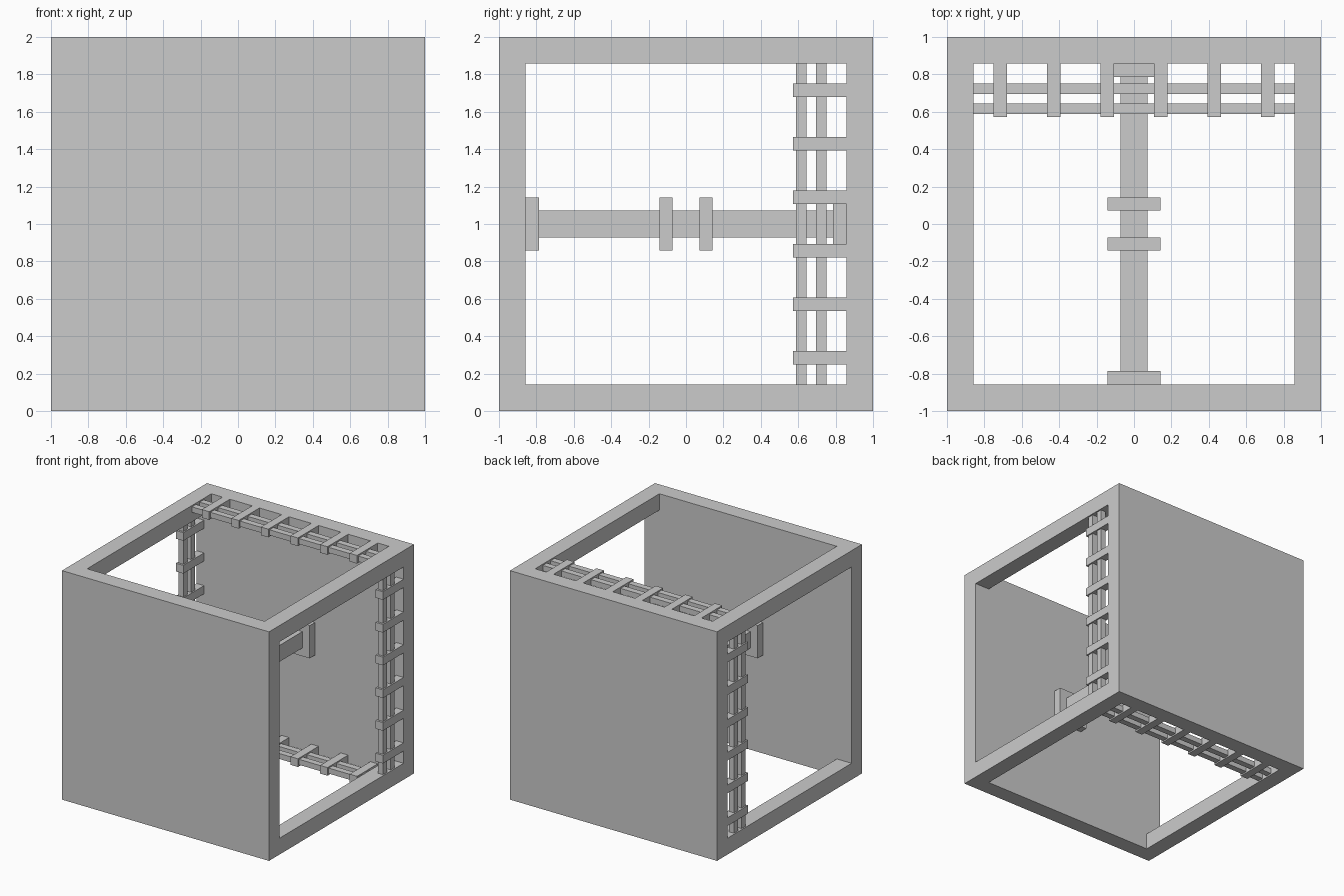
import bpy, bmesh
from math import pi
from mathutils import Matrix, Vector

if "Cube" in bpy.data.objects:
    bpy.data.objects.remove(bpy.data.objects["Cube"])

U = 1 / 14                      # base module of the design
CENTRE = Matrix.Translation((0, 0, 1))


def add_box(bm, lo, hi):
    lo, hi = Vector(lo), Vector(hi)
    m = Matrix.Translation((lo + hi) / 2) @ Matrix.Diagonal((*(hi - lo), 1))
    bmesh.ops.create_cube(bm, size=1, matrix=m)


def make(name, boxes, turn=0):
    """Boxes given about the cube centre, turned about the y axis."""
    bm = bmesh.new()
    for lo, hi in boxes:
        add_box(bm, lo, hi)
    bm.transform(CENTRE @ Matrix.Rotation(turn, 4, 'Y'))
    mesh = bpy.data.meshes.new(name)
    bm.to_mesh(mesh)
    bm.free()
    ob = bpy.data.objects.new(name, mesh)
    bpy.context.collection.objects.link(ob)
    return ob


def sym(x, y0, y1, z):
    return ((-x, y0, -z), (x, y1, z))


# Outer shell: solid front and back, square openings on the other four sides
inner = 12 * U
shell = make("cube_shell", [sym(1, -1, 1, 1)])
for name, x, z in (("side_cutter", 1.2, inner), ("vertical_cutter", inner, 1.2)):
    cutter = make(name, [sym(x, -inner, inner, z)])
    cutter.hide_render = True
    mod = shell.modifiers.new(name, 'BOOLEAN')
    mod.operation = 'DIFFERENCE'
    mod.solver = 'EXACT'
    mod.object = cutter
    bpy.context.view_layer.objects.active = shell
    bpy.ops.object.modifier_apply(modifier=mod.name)
    bpy.data.objects.remove(cutter)

# Grille in each opening: six brackets on the back wall, threaded by two rods
brackets = [((1 - U, 8 * U, (k - 0.5) * U), (1, inner, (k + 0.5) * U))
            for k in (-10, -6, -2, 2, 6, 10)]
rods = [((0.94, y, -inner), (0.988, y + 0.054, inner)) for y in (0.589, 0.696)]
for i, side in enumerate(("right", "bottom", "left", "top")):
    make(side + "_brackets", brackets, i * pi / 2)
    make(side + "_rods", rods, i * pi / 2)

# Central beam with wall plates and two middle collars
make("centre_beam", [sym(U, -11 * U, 11 * U, U)])
for name, y in (("front_wall_plate", -12), ("front_collar", -2),
                ("back_collar", 1), ("back_wall_plate", 11)):
    make(name, [sym(2 * U, y * U, (y + 1) * U, 2 * U)])
